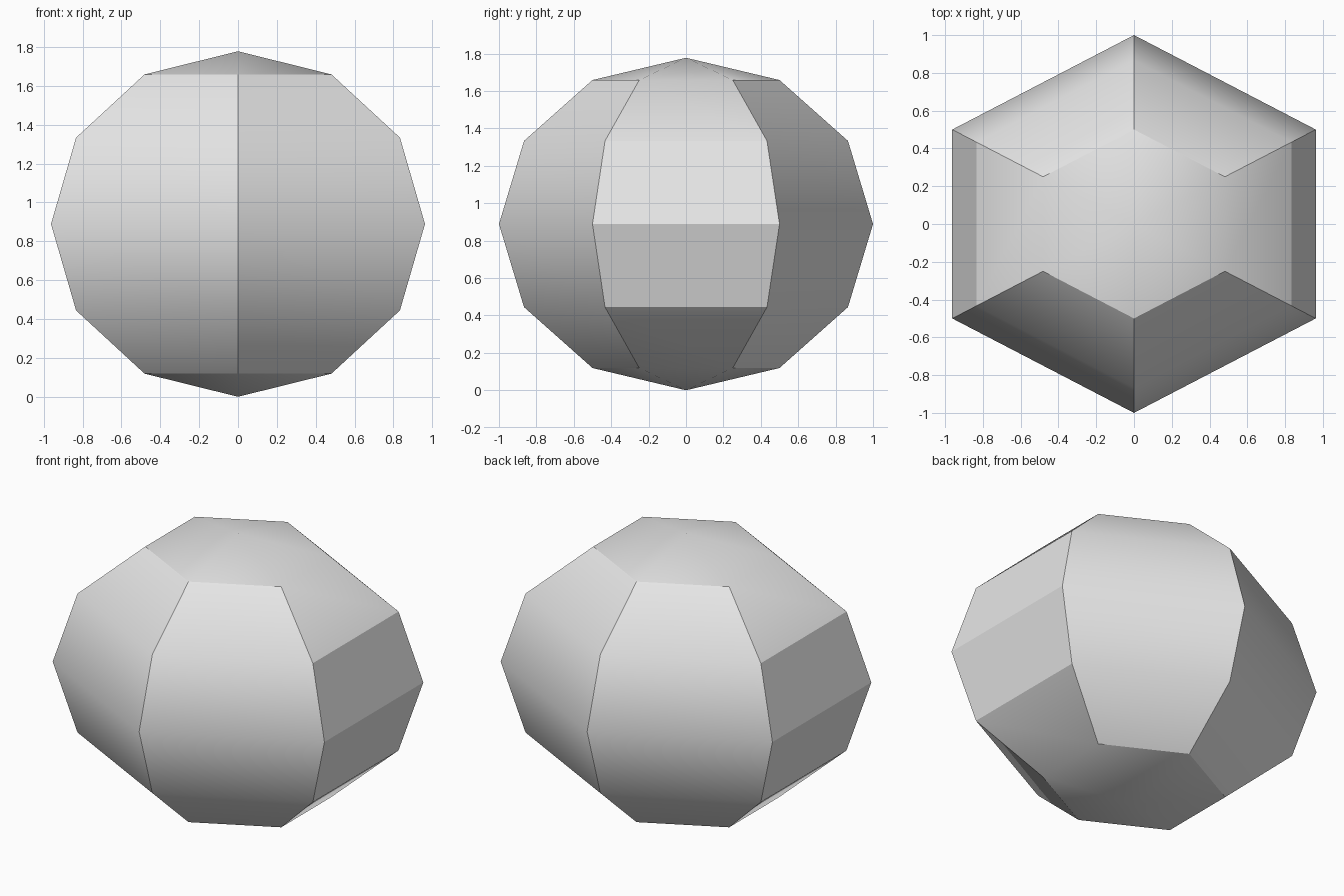
import bpy
import math

cube = bpy.data.objects.get("Cube")
if cube:
    bpy.data.objects.remove(cube, do_unlink=True)

# One plain grey material
GREY = (0.8, 0.8, 0.8, 1.0)
grey = bpy.data.materials.new("light_grey")
grey.use_nodes = True
grey.diffuse_color = GREY
grey.node_tree.nodes["Principled BSDF"].inputs["Base Color"].default_value = GREY

# Six-sided, six-ring sphere with corners on the y axis, stretched in x and flattened in z
SCALE = (10 / 9, 1.0, 8 / 9)
bpy.ops.mesh.primitive_uv_sphere_add(segments=6, ring_count=6, radius=1.0,
                                     location=(0, 0, SCALE[2]))
stone = bpy.context.object
stone.name = "faceted_stone"
stone.scale = SCALE
bpy.ops.object.transform_apply(location=False, rotation=False, scale=True)
stone.data.materials.append(grey)

# Gentle edges blend, steeper ones stay crisp
bpy.ops.object.shade_smooth_by_angle(angle=math.radians(30))
